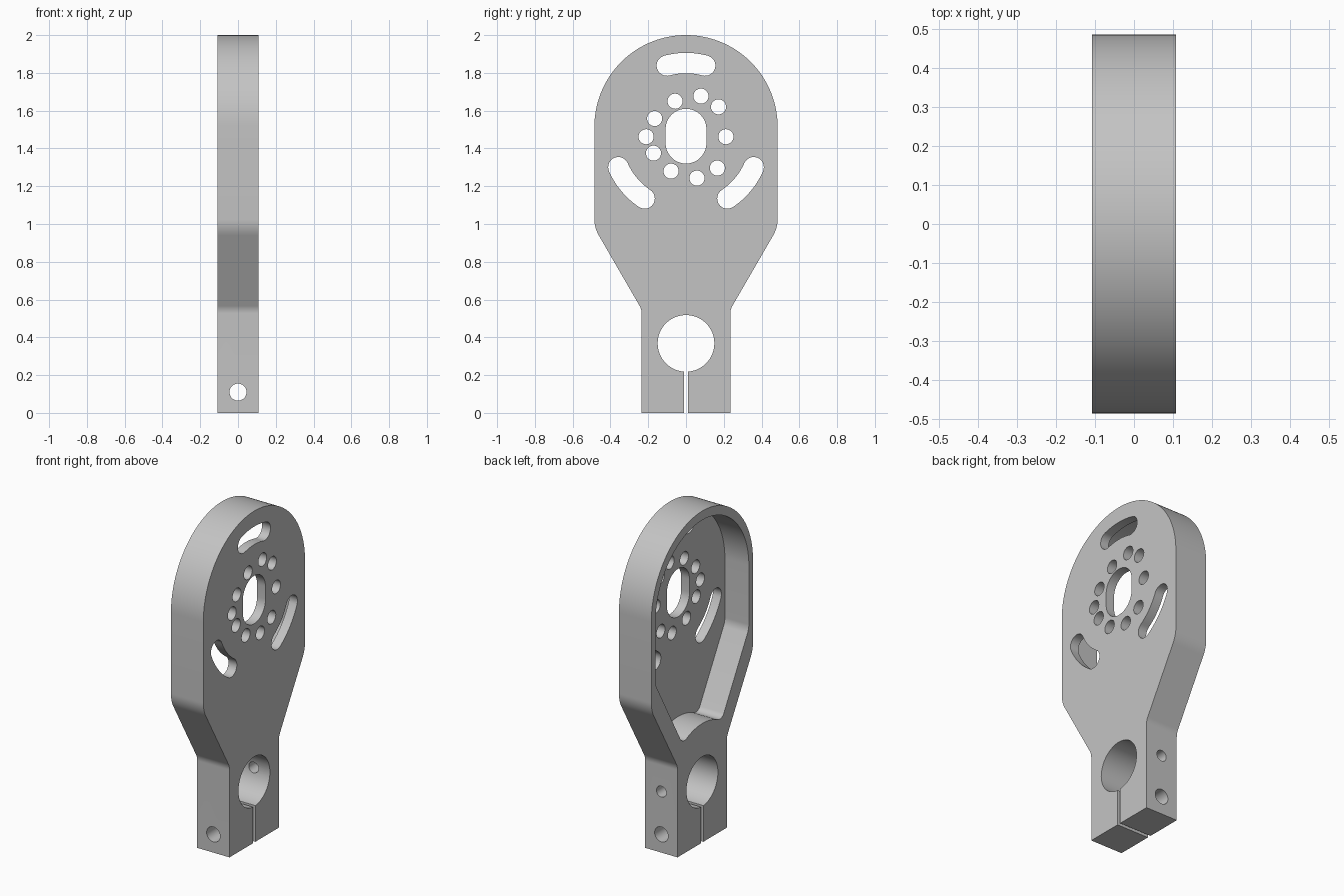
import bpy, bmesh
from math import sin, cos, tan, radians
from mathutils import Vector

cube = bpy.data.objects.get("Cube")
if cube:
    bpy.data.objects.remove(cube, do_unlink=True)

HALF_T = 0.108     # half plate thickness
HUB_Z = 1.46       # centre of the hole pattern
BORE_Z = 0.368     # centre of the clamp bore


def arc(u, v, r, start, end, n=24):
    """Points on an arc, angles in degrees."""
    steps = [radians(start + (end - start) * i / n) for i in range(n + 1)]
    return [(u + r * cos(a), v + r * sin(a)) for a in steps]


def circle(u, v, r, n=48):
    return arc(u, v, r, 0, 360, n)[:-1]


def fillet(before, corner, after, r, n=8):
    """Rounded replacement for a corner."""
    p = Vector(corner)
    a = (Vector(before) - p).normalized()
    b = (Vector(after) - p).normalized()
    half = a.angle(b) / 2
    t = r / tan(half)
    c = p + (a + b).normalized() * (r / sin(half))
    s, e = p + a * t - c, p + b * t - c
    return [tuple(c + s.lerp(e, i / n).normalized() * r) for i in range(n + 1)]


def mirrored(half):
    """Close a right-hand half profile with its mirror image."""
    return half + [(-u, v) for u, v in reversed(half) if u > 1e-5]


def prism(name, points, low, high, axis="x"):
    """Extrude a profile along x (profile in y, z) or y (profile in x, z)."""
    place = (lambda u, v, d: (d, u, v)) if axis == "x" else (lambda u, v, d: (u, d, v))
    bm = bmesh.new()
    face = bm.faces.new([bm.verts.new(place(u, v, low)) for u, v in points])
    ext = bmesh.ops.extrude_face_region(bm, geom=[face])
    verts = [g for g in ext["geom"] if isinstance(g, bmesh.types.BMVert)]
    bmesh.ops.translate(bm, verts=verts, vec=place(0, 0, high - low))
    bmesh.ops.recalc_face_normals(bm, faces=bm.faces)
    mesh = bpy.data.meshes.new(name)
    bm.to_mesh(mesh)
    bm.free()
    obj = bpy.data.objects.new(name, mesh)
    bpy.context.collection.objects.link(obj)
    return obj


# Outer plate: round head, tapered neck, square clamp block
shoulder, neck = (0.485, 0.98), (0.235, 0.548)
outline = arc(0, 1.515, 0.485, 90, 0, 40)
outline += fillet((0.485, 1.515), shoulder, neck, 0.17)
outline += fillet(shoulder, neck, (0.235, 0), 0.08)
outline += [(0.235, 0)]
plate = prism("clamp_plate", mirrored(outline), -HALF_T, HALF_T)

# Pocket in the -x side, with a curved floor above the bore
hip, valley = (0.445, 1.12), (0.186, 0.665)
rise = arc(0, BORE_Z, 0.35, 67, 90, 10)
hollow = arc(0, 1.5, 0.445, 90, 0, 40)
hollow += fillet((0.445, 1.5), hip, valley, 0.1)
hollow += fillet(hip, valley, rise[0], 0.045)
hollow += rise
cutters = [prism("pocket_cutter", mirrored(hollow), -0.3, 0.052)]


def through(name, points):
    cutters.append(prism(name, points, -0.4, 0.4))


# Centre opening
through("centre_opening_cutter",
        arc(0, 1.502, 0.108, 0, 180) + arc(0, 1.428, 0.108, 180, 360))

# Ring of small holes
ring = [(-0.058, 1.65), (0.079, 1.677), (0.172, 1.62), (0.211, 1.462), (0.166, 1.296),
        (0.058, 1.243), (-0.079, 1.28), (-0.172, 1.375), (-0.211, 1.462), (-0.166, 1.558)]
for y, z in ring:
    through("ring_hole_cutter", circle(y, z, 0.04, 32))

# Three curved slots around the hub
R, W = 0.392, 0.054
for mid, span in ((90, 15), (-40, 16), (220, 16)):
    a0, a1 = mid - span, mid + span
    ends = [(R * cos(radians(a)), HUB_Z + R * sin(radians(a))) for a in (a0, a1)]
    through("curved_slot_cutter",
            arc(0, HUB_Z, R + W, a0, a1, 12)
            + arc(*ends[1], W, a1, a1 + 180, 16)[1:]
            + arc(0, HUB_Z, R - W, a1, a0, 12)[1:]
            + arc(*ends[0], W, a0 + 180, a0 + 360, 16)[1:-1])

# Clamp bore and the slit below it
through("bore_cutter", circle(0, BORE_Z, 0.15, 64))
through("slit_cutter", [(-0.011, -0.1), (0.011, -0.1), (0.011, 0.3), (-0.011, 0.3)])

# Cross bolt hole, and set screw hole from the back into the bore
cutters.append(prism("bolt_hole_cutter", circle(0, 0.11, 0.045), -0.6, 0.6, "y"))
cutters.append(prism("screw_hole_cutter", circle(0, BORE_Z, 0.033, 32), 0, 0.6, "y"))

# Apply all cuts, then drop the cutters
bpy.ops.object.select_all(action="DESELECT")
plate.select_set(True)
bpy.context.view_layer.objects.active = plate
for cutter in cutters:
    cutter.hide_render = True
    mod = plate.modifiers.new("cut", "BOOLEAN")
    mod.operation = "DIFFERENCE"
    mod.solver = "EXACT"
    mod.object = cutter
    bpy.ops.object.modifier_apply(modifier=mod.name)
    bpy.data.objects.remove(cutter, do_unlink=True)

# Single grey finish
grey = bpy.data.materials.new("plain_grey")
grey.use_nodes = True
color = (0.55, 0.55, 0.55, 1)
grey.diffuse_color = color
grey.node_tree.nodes["Principled BSDF"].inputs["Base Color"].default_value = color
plate.data.materials.clear()
plate.data.materials.append(grey)
bpy.ops.object.shade_smooth_by_angle(angle=radians(30))
